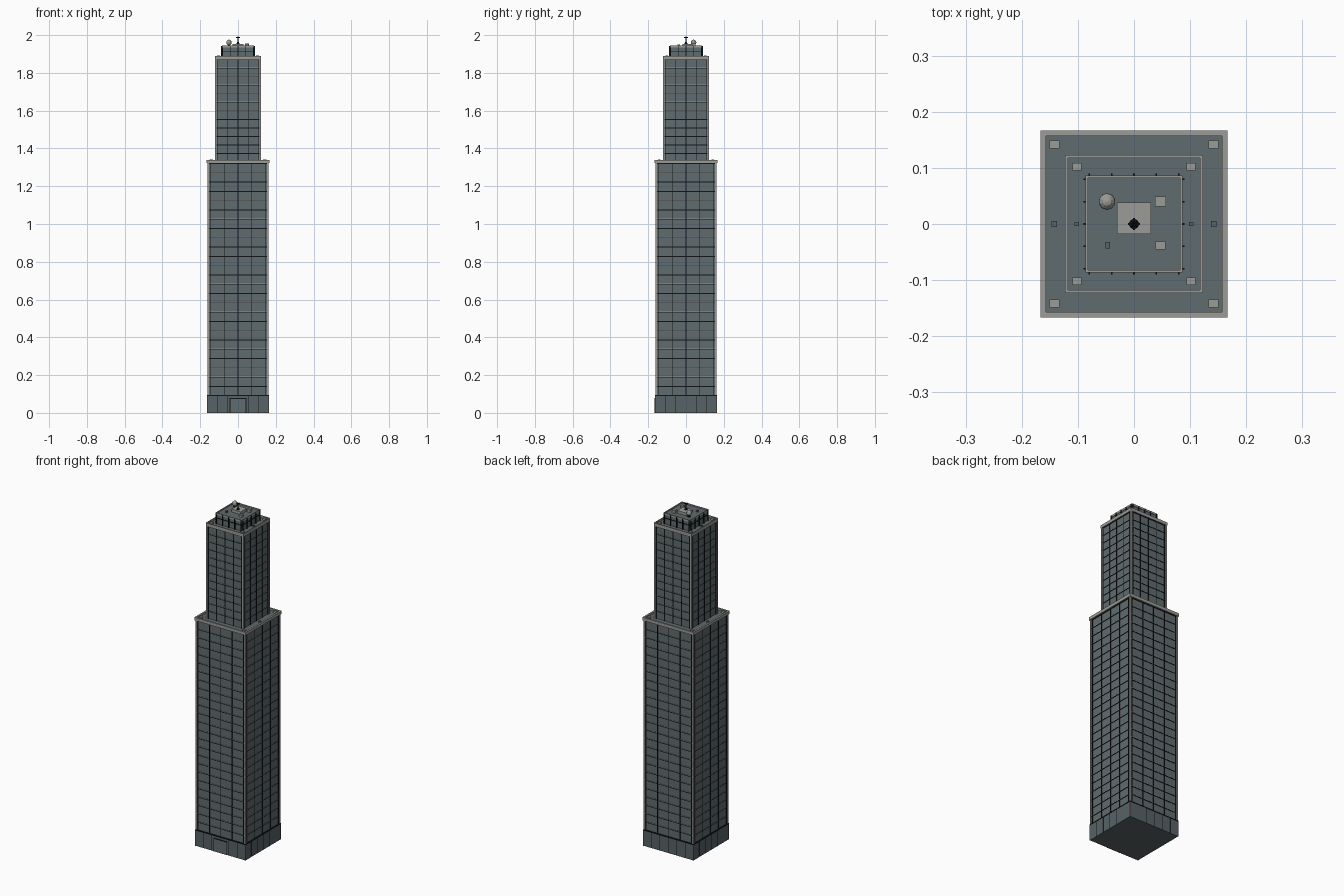
import bpy, bmesh
from mathutils import Matrix, Vector

if "Cube" in bpy.data.objects:
    bpy.data.objects.remove(bpy.data.objects["Cube"])


def material(name, r, g, b):
    m = bpy.data.materials.new(name)
    m.use_nodes = True
    m.diffuse_color = (r, g, b, 1)
    m.node_tree.nodes["Principled BSDF"].inputs["Base Color"].default_value = (r, g, b, 1)
    return m


GLASS = material("blue grey glass", 0.115, 0.15, 0.16)
BASE = material("base panel", 0.095, 0.125, 0.135)
STONE = material("pale stone", 0.33, 0.33, 0.31)
BLACK = material("black metal", 0.006, 0.007, 0.008)
COPPER = material("copper", 0.22, 0.09, 0.06)


def finish(name, bm, mat):
    mesh = bpy.data.meshes.new(name)
    bm.to_mesh(mesh)
    bm.free()
    mesh.materials.append(mat)
    obj = bpy.data.objects.new(name, mesh)
    bpy.context.collection.objects.link(obj)
    return obj


def boxes(name, mat, items):
    """One object from (low corner, high corner) pairs."""
    bm = bmesh.new()
    for lo, hi in items:
        lo, hi = Vector(lo), Vector(hi)
        size = Matrix.Diagonal((*(hi - lo), 1))
        bmesh.ops.create_cube(bm, size=1, matrix=Matrix.Translation((lo + hi) / 2) @ size)
    return finish(name, bm, mat)


def block(half, z0, z1):
    return (-half, -half, z0), (half, half, z1)


def upright(x, y, rx, ry, z0, z1):
    return (x - rx, y - ry, z0), (x + rx, y + ry, z1)


def ring(outer, inner, z0, z1):
    out = []
    for s in (-1, 1):
        mid, r = s * (outer + inner) / 2, (outer - inner) / 2
        out += [upright(0, mid, outer, r, z0, z1), upright(mid, 0, r, inner, z0, z1)]
    return out


def on_faces(half, depth, along, width, z0, z1):
    """The same thin strip on all four walls."""
    out = []
    for s in (-1, 1):
        c = s * (half + depth / 2)
        out += [upright(along, c, width, depth / 2, z0, z1),
                upright(c, along, depth / 2, width, z0, z1)]
    return out


def corners(c, rx, ry, z0, z1):
    return [upright(sx * c, sy * c, rx, ry, z0, z1) for sx in (-1, 1) for sy in (-1, 1)]


def shaft(name, half, z0, z1, floors, mullions, rim, rim_inner):
    # Glass body, corner piers and roof parapet
    boxes(name + "_glass", GLASS, [block(half, z0, z1 - 0.01)])
    boxes(name + "_corner_piers", STONE, corners(half, 0.0045, 0.0045, z0, z1 - 0.015))
    boxes(name + "_parapet", STONE, ring(rim, rim_inner, z1 - 0.018, z1))
    # Floor bands with pale sills, and vertical mullions
    step = (z1 - 0.018 - z0) / floors
    width = half - 0.0045
    bands, sills, bars = [], [], []
    for i in range(1, floors + 1):
        z = z0 + i * step
        bands += on_faces(half, 0.002, 0, width, z - 0.004, z)
        if i < floors:
            sills += on_faces(half, 0.0022, 0, width, z, z + 0.0013)
    for x in mullions:
        bars += on_faces(half, 0.003, x, 0.0018, z0, z1 - 0.018)
    boxes(name + "_floor_bands", BLACK, bands)
    boxes(name + "_sills", STONE, sills)
    boxes(name + "_mullions", BLACK, bars)


# Ground floor with panel joints and copper corner trim
boxes("base", BASE, [block(0.163, 0, 0.093)])
boxes("base_top_band", BLACK, ring(0.1645, 0.157, 0.09, 0.095))
boxes("base_corner_trim", COPPER, corners(0.163, 0.002, 0.002, 0, 0.09))
joints = []
for x in (-0.11, -0.055, 0, 0.055, 0.11):
    joints += [j for j in on_faces(0.163, 0.001, x, 0.001, 0, 0.09)
               if not (x == 0 and j[0][1] < -0.1 and j[1][1] < -0.1)]
boxes("base_panel_joints", BLACK, joints)

# Entrance
boxes("entrance_frame", BLACK, [upright(s * 0.042, -0.164, 0.002, 0.002, 0, 0.076) for s in (-1, 1)]
      + [upright(0, -0.164, 0.044, 0.002, 0.074, 0.078)])
boxes("entrance_door", GLASS, [upright(0, -0.1635, 0.04, 0.001, 0, 0.074)])

# Two tower stages
shaft("lower_tower", 0.158, 0.093, 1.34, 25, (-0.147, -0.073, 0, 0.073, 0.147), 0.167, 0.157)
shaft("upper_tower", 0.1175, 1.33, 1.89, 12, (-0.107, -0.055, 0, 0.055, 0.107), 0.123, 0.118)

# Crown
boxes("crown", GLASS, [block(0.083, 1.88, 1.938)])
boxes("crown_parapet", STONE, ring(0.086, 0.082, 1.934, 1.945))
fins = []
for x in (-0.08, -0.04, 0, 0.04, 0.08):
    fins += on_faces(0.083, 0.007, x, 0.0014, 1.88, 1.942)
boxes("crown_fins", BLACK, fins)
boxes("crown_band", BLACK, ring(0.0855, 0.082, 1.912, 1.916))

# Terrace equipment
boxes("lower_terrace_units", STONE, corners(0.142, 0.009, 0.007, 1.33, 1.341))
boxes("upper_terrace_units", STONE, corners(0.102, 0.008, 0.007, 1.88, 1.891))
boxes("terrace_vents", BASE, [upright(s * x, 0, r, r, z, z + 0.008)
                              for s in (-1, 1) for x, r, z in ((0.142, 0.005, 1.33), (0.102, 0.004, 1.88))])

# Crown roof equipment
boxes("roof_penthouse", STONE, [upright(0, 0.01, 0.03, 0.028, 1.935, 1.954)])
boxes("roof_units", STONE, [upright(0.047, 0.04, 0.01, 0.009, 1.935, 1.955),
                            upright(0.047, -0.038, 0.009, 0.007, 1.935, 1.95)])
boxes("roof_vent", BASE, [upright(-0.047, -0.038, 0.004, 0.006, 1.935, 1.948)])

# Water tank
bm = bmesh.new()
bmesh.ops.create_uvsphere(bm, u_segments=10, v_segments=6, radius=0.015,
                          matrix=Matrix.Translation((-0.048, 0.04, 1.961)))
finish("water_tank", bm, STONE)
boxes("tank_stand", BLACK, [upright(-0.048, 0.04, 0.006, 0.006, 1.935, 1.95)])


# Antenna: tapered foot, mast and crossed arms
def cone(name, r1, r2, z0, z1, sides, mat):
    bm = bmesh.new()
    bmesh.ops.create_cone(bm, cap_ends=True, segments=sides, radius1=r1, radius2=r2, depth=z1 - z0,
                          matrix=Matrix.Translation((0, 0, (z0 + z1) / 2)))
    finish(name, bm, mat)


cone("antenna_foot", 0.009, 0.003, 1.954, 1.964, 8, BLACK)
cone("antenna_mast", 0.003, 0.001, 1.96, 2.0, 8, BLACK)
boxes("antenna_arms", BLACK, [upright(0, 0, 0.011, 0.0015, 1.986, 1.989),
                              upright(0, 0, 0.0015, 0.011, 1.986, 1.989)])
